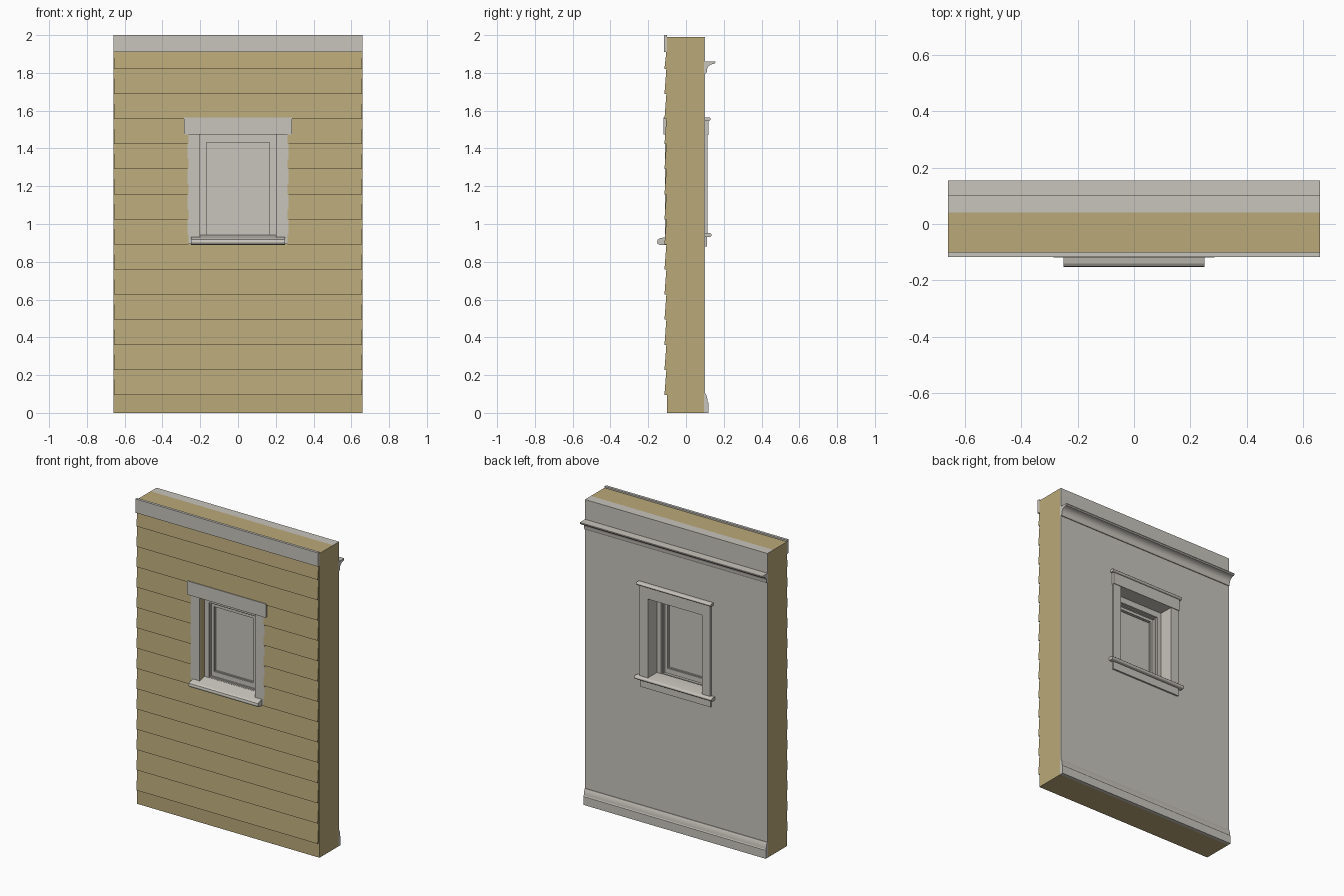
import bpy, bmesh, math

cube = bpy.data.objects.get("Cube")
if cube:
    bpy.data.objects.remove(cube, do_unlink=True)


def material(name, rgb):
    m = bpy.data.materials.new(name)
    m.use_nodes = True
    m.diffuse_color = (*rgb, 1)
    bsdf = next(n for n in m.node_tree.nodes if n.type == 'BSDF_PRINCIPLED')
    bsdf.inputs["Base Color"].default_value = (*rgb, 1)
    return m


TAN = material("tan siding", (0.49, 0.395, 0.19))
GREY = material("warm grey trim", (0.58, 0.555, 0.505))


def finish(name, bm, *mats):
    bmesh.ops.recalc_face_normals(bm, faces=bm.faces)
    me = bpy.data.meshes.new(name)
    bm.to_mesh(me)
    bm.free()
    ob = bpy.data.objects.new(name, me)
    bpy.context.collection.objects.link(ob)
    for m in mats:
        me.materials.append(m)
    return ob


def add_profile(bm, pts, x0, x1):
    """Extrude a (y, z) outline along x."""
    face = bm.faces.new([bm.verts.new((x0, y, z)) for y, z in pts])
    out = bmesh.ops.extrude_face_region(bm, geom=[face])["geom"]
    verts = [v for v in out if isinstance(v, bmesh.types.BMVert)]
    bmesh.ops.translate(bm, verts=verts, vec=(x1 - x0, 0, 0))


def moulding(name, pts, half, mat=GREY):
    bm = bmesh.new()
    add_profile(bm, pts, -half, half)
    return finish(name, bm, mat)


def box(name, x0, x1, y0, y1, z0, z1, mat=GREY):
    bm = bmesh.new()
    add_profile(bm, [(y0, z0), (y1, z0), (y1, z1), (y0, z1)], x0, x1)
    return finish(name, bm, mat)


def ring_mesh(outer, inner, y0, y1):
    """Rectangular frame; outer and inner are (half width, bottom, top)."""
    bm = bmesh.new()
    loops = []
    for y in (y0, y1):
        for h, a, b in (outer, inner):
            loops.append([bm.verts.new(p) for p in
                          ((-h, y, a), (h, y, a), (h, y, b), (-h, y, b))])
    fo, fi, bo, bi = loops
    for a, b in ((fo, fi), (bo, bi), (fo, bo), (fi, bi)):
        for i in range(4):
            j = (i + 1) % 4
            bm.faces.new((a[i], a[j], b[j], b[i]))
    return bm


def frame(name, outer, inner, y0, y1, mat=GREY):
    return finish(name, ring_mesh(outer, inner, y0, y1), mat)


W = 0.66
FRONT, BACK = -0.1, 0.095
WALL = (W, 0, 1.99)
HOLE = (0.2, 0.93, 1.475)

# Wall core, with the rear strip of its top in grey
bm = ring_mesh(WALL, HOLE, FRONT, BACK)
bmesh.ops.bisect_plane(bm, geom=bm.verts[:] + bm.edges[:] + bm.faces[:],
                       plane_co=(0, 0.04, 0), plane_no=(0, 1, 0))
bm.normal_update()
for f in bm.faces:
    c = f.calc_center_median()
    f.material_index = int(c.z > 1.98 and c.y > 0.04)
finish("wall_core", bm, TAN, GREY)
frame("interior_wall_board", WALL, HOLE, BACK, 0.101)

# Lapped siding, split around the window casing
bm = bmesh.new()
STEP, START = 0.1328, 0.095
for i in range(14):
    z0 = START + i * STEP
    z1 = min(z0 + STEP, 1.915)
    board = [(FRONT + 0.01, z0), (-0.114, z0), (-0.104, z1), (FRONT + 0.01, z1)]
    if z0 > 0.85 and z1 < 1.6:
        spans = ((-0.656, -0.262), (0.262, 0.656))
    else:
        spans = ((-0.656, 0.656),)
    for a, b in spans:
        add_profile(bm, board, a, b)
finish("lap_siding", bm, TAN)
box("top_trim_board", -W, W, -0.117, FRONT, 1.91, 2.0)

# Exterior window casing and sill
for side, s in (("right", -1), ("left", 1)):
    a, b = sorted((s * 0.2, s * 0.267))
    box("exterior_casing_" + side, a, b, -0.11, FRONT, 0.893, 1.475)
box("exterior_header", -0.285, 0.285, -0.118, FRONT, 1.475, 1.565)
moulding("exterior_sill",
         [(-0.055, 0.89), (-0.14, 0.89), (-0.15, 0.895), (-0.153, 0.905),
          (-0.15, 0.917), (-0.14, 0.924), (-0.055, 0.942)], 0.25)

# Jamb lining, stop, sash and pane
frame("jamb_lining", (0.201, 0.929, 1.476), (0.196, 0.935, 1.471), 0.0, 0.1)
STOP = (0.167, 0.942, 1.432)
BEAD = (0.16, 0.95, 1.425)
SASH = (0.137, 0.987, 1.402)
frame("window_stop", (0.2, 0.93, 1.475), STOP, -0.06, 0.02)
frame("sash_bead", STOP, BEAD, -0.05, 0.005)
frame("sash_frame", BEAD, (0.142, 0.982, 1.407), -0.043, -0.012)
frame("pane_bead", (0.142, 0.982, 1.407), SASH, -0.037, -0.018)
box("window_pane", -0.138, 0.138, -0.03, -0.025, 0.985, 1.404)

# Interior window casing
for side, s in (("right", -1), ("left", 1)):
    a, b = sorted((s * 0.196, s * 0.255))
    box("interior_casing_" + side, a, b, 0.098, 0.114, 0.95, 1.47)
box("interior_header", -0.257, 0.257, 0.098, 0.118, 1.47, 1.547)


def nosed(y0, y1, z0, z1):
    """Flat shelf outline with a half-round nose at y1."""
    r, zc = (z1 - z0) / 2, (z0 + z1) / 2
    arc = [(y1 - r + r * math.cos(t), zc + r * math.sin(t))
           for t in (math.pi * (k / 6 - 0.5) for k in range(7))]
    return [(y0, z0)] + arc + [(y0, z1)]


rounded = [
    moulding("interior_header_cap", nosed(0.098, 0.13, 1.546, 1.564), 0.27),
    moulding("interior_stool", nosed(0.015, 0.135, 0.93, 0.952), 0.28),
]
box("interior_apron", -0.255, 0.255, 0.098, 0.112, 0.88, 0.93)

# Cove crown moulding: a concave quarter curve between two small fillets
cove = [(0.15 - 0.04 * math.cos(t), 1.812 + 0.036 * math.sin(t))
        for t in (math.pi / 2 * k / 8 for k in range(9))]
rounded.append(moulding(
    "crown_moulding",
    [(BACK, 1.797), (0.106, 1.797), (0.11, 1.804)] + cove
    + [(0.155, 1.855), (0.155, 1.861), (BACK, 1.861)], W))

# Baseboard with an eased top
rounded.append(moulding(
    "baseboard",
    [(BACK, 0), (0.118, 0), (0.118, 0.055), (0.114, 0.06), (0.113, 0.075),
     (0.109, 0.09), (0.104, 0.102), (BACK, 0.104)], W))

# Smooth the curved mouldings
bpy.ops.object.select_all(action='DESELECT')
for ob in rounded:
    ob.select_set(True)
bpy.context.view_layer.objects.active = rounded[0]
bpy.ops.object.shade_smooth_by_angle(angle=math.radians(32))
